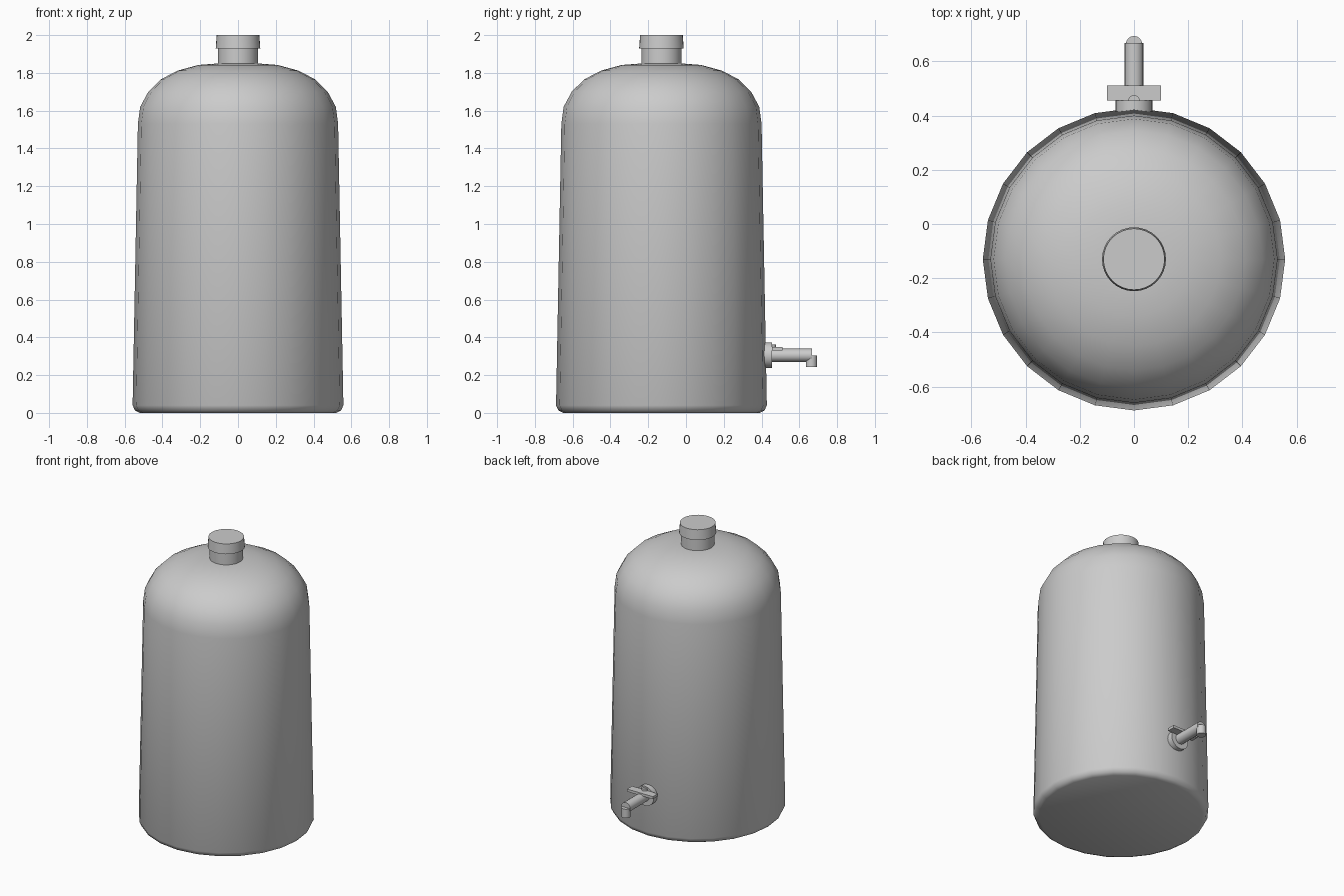
import bpy, math
from mathutils import Matrix, Vector

cube = bpy.data.objects.get("Cube")
if cube:
    bpy.data.objects.remove(cube, do_unlink=True)

BODY_Y = -0.13
TAP_Z = 0.305

grey = bpy.data.materials.new("plain grey")
grey.use_nodes = True
GREY = (0.6, 0.6, 0.6, 1)
grey.diffuse_color = GREY
grey.node_tree.nodes["Principled BSDF"].inputs["Base Color"].default_value = GREY


def finish(obj, name, angle=35):
    obj.name = obj.data.name = name
    obj.data.materials.clear()
    obj.data.materials.append(grey)
    bpy.ops.object.select_all(action="DESELECT")
    obj.select_set(True)
    bpy.context.view_layer.objects.active = obj
    bpy.ops.object.shade_smooth_by_angle(angle=math.radians(angle))
    return obj


def lathe(name, profile, sides, location, angle=35):
    """Closed solid of revolution from (radius, height) points."""
    verts, faces = [], []
    for r, z in profile:
        for i in range(sides):
            a = 2 * math.pi * i / sides
            verts.append((r * math.cos(a), r * math.sin(a), z))
    for k in range(len(profile) - 1):
        for i in range(sides):
            j = (i + 1) % sides
            a, b = k * sides, (k + 1) * sides
            faces.append((a + i, a + j, b + j, b + i))
    faces.append(tuple(reversed(range(sides))))
    faces.append(tuple(range(len(verts) - sides, len(verts))))
    mesh = bpy.data.meshes.new(name)
    mesh.from_pydata(verts, [], faces)
    obj = bpy.data.objects.new(name, mesh)
    obj.location = location
    bpy.context.collection.objects.link(obj)
    return finish(obj, name, angle)


def rod(name, start, end, radius, sides=16):
    """Cylinder between two points."""
    start, end = Vector(start), Vector(end)
    axis = end - start
    obj = lathe(name, [(radius, 0), (radius, axis.length)], sides, start)
    obj.rotation_euler = axis.to_track_quat("Z", "Y").to_euler()
    return obj


# Tapered tank with rounded base edge and domed shoulder
tank_profile = [(0.52, 0), (0.545, 0.012), (0.558, 0.04), (0.53, 1.53),
                (0.518, 1.62), (0.475, 1.70), (0.41, 1.765), (0.32, 1.812),
                (0.21, 1.842), (0.105, 1.85)]
lathe("tank", tank_profile, 24, (0, BODY_Y, 0), 60)

# Filler neck and cap
lathe("neck", [(0.106, 1.82), (0.106, 1.95)], 32, (0, BODY_Y, 0))
lathe("cap", [(0.118, 1.93), (0.113, 2.0)], 32, (0, BODY_Y, 0))

# Tap at the back: flange, pipe, spout and handle
rod("tap_flange", (0, 0.39, TAP_Z), (0, 0.455, TAP_Z), 0.068, 24)
rod("tap_pipe", (0, 0.44, TAP_Z), (0, 0.667, TAP_Z), 0.035)
rod("tap_spout", (0, 0.664, 0.243), (0, 0.664, TAP_Z), 0.03)
rod("handle_stud", (0, 0.455, TAP_Z), (0, 0.455, 0.362), 0.021)

bpy.ops.mesh.primitive_cube_add(size=1)
handle = bpy.context.object
handle.data.transform(Matrix.Diagonal((0.2, 0.055, 0.018, 1)))
handle.location = (0, 0.483, 0.339)
finish(handle, "tap_handle")
